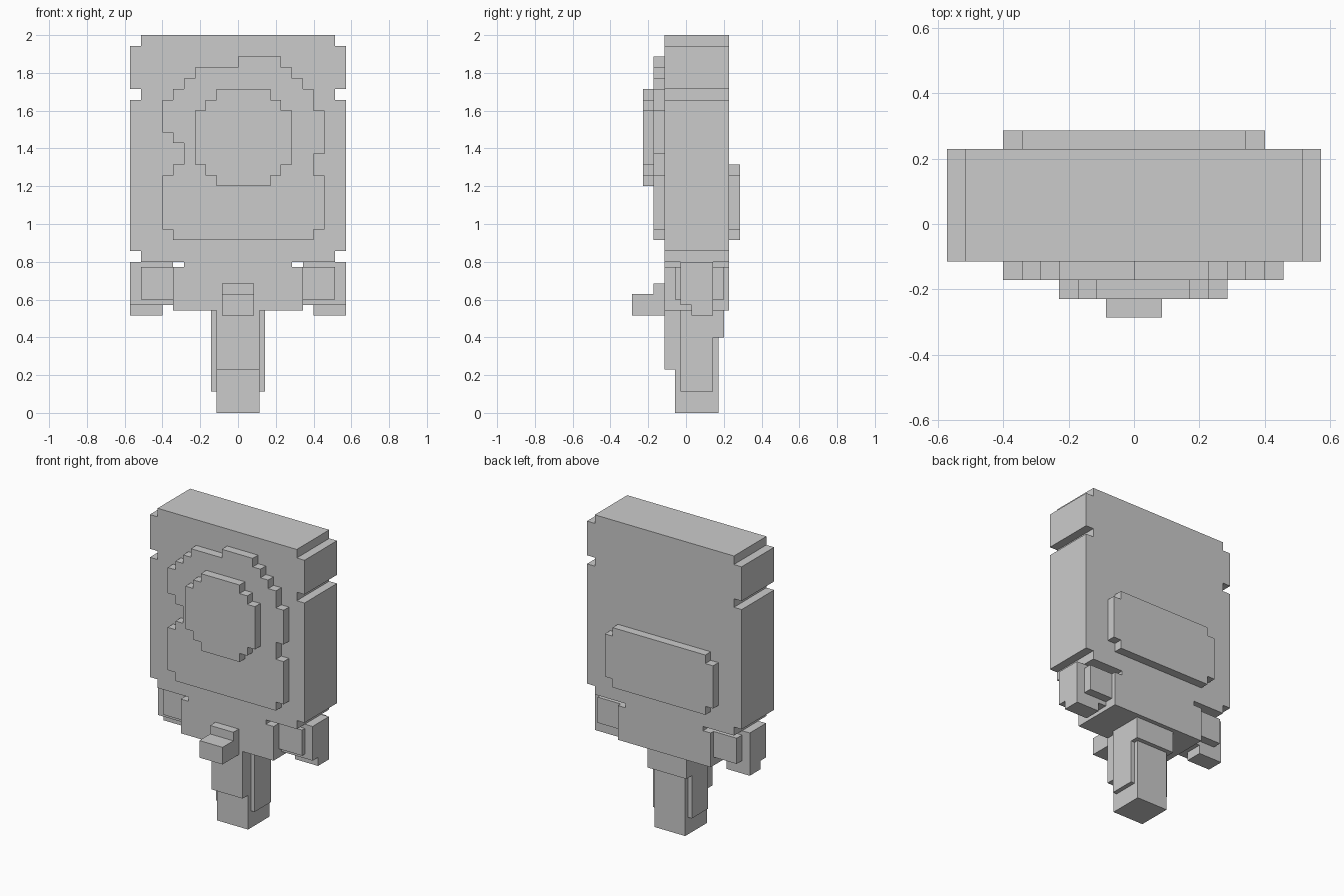
import bpy
import bmesh

cube = bpy.data.objects.get("Cube")
if cube:
    bpy.data.objects.remove(cube, do_unlink=True)

UNIT = 2 / 35  # size of one block

gray = bpy.data.materials.new("light gray")
gray.use_nodes = True
gray.diffuse_color = (0.6, 0.6, 0.6, 1)
gray.node_tree.nodes["Principled BSDF"].inputs["Base Color"].default_value = (0.6, 0.6, 0.6, 1)


def slab(name, y0, y1, bottom, rows):
    """Stepped outline extruded front to back; rows are (top, x0, x1), going up."""
    right, left, z = [], [], bottom
    for top, x0, x1 in rows:
        right += [(x1, z), (x1, top)]
        left += [(x0, z), (x0, top)]
        z = top
    bm = bmesh.new()
    verts = [bm.verts.new((x * UNIT, y0 * UNIT, h * UNIT)) for x, h in right + left[::-1]]
    face = bm.faces.new(verts)
    moved = bmesh.ops.extrude_face_region(bm, geom=[face])["geom"]
    bmesh.ops.translate(bm, vec=(0, (y1 - y0) * UNIT, 0),
                        verts=[v for v in moved if isinstance(v, bmesh.types.BMVert)])
    bmesh.ops.recalc_face_normals(bm, faces=bm.faces)
    mesh = bpy.data.meshes.new(name)
    bm.to_mesh(mesh)
    bm.free()
    mesh.materials.append(gray)
    obj = bpy.data.objects.new(name, mesh)
    bpy.context.collection.objects.link(obj)
    return obj


def box(name, x0, x1, y0, y1, z0, z1):
    return slab(name, y0, y1, z0, [(z1, x0, x1)])


def even(*steps):
    """Rows symmetric about the middle from (top, half width) pairs."""
    return [(top, -half, half) for top, half in steps]


# Main block with side grooves and narrow lower part
slab("body", -2, 4, 9.5, even((13.5, 6), (14, 5), (15, 9), (29, 10), (30, 9), (34, 10), (35, 9)))

# Stepped raised panel on the front
slab("front_panel", -3, -2, 16, [
    (17, -6, 7), (22, -7, 8), (23, -6, 7), (24, -5, 7), (25, -5, 8), (26, -6, 8),
    (28, -7, 8), (29, -7, 7), (30, -6, 7), (31, -5, 6), (32, -4, 5), (33, 0, 4)])

# Round disc on the front panel
slab("front_disc", -4, -3, 21, [(22, -2, 3), (23, -3, 4), (28, -4, 5), (29, -3, 4), (30, -2, 3)])

# Raised panel on the back
slab("back_panel", 4, 5, 16, even((17, 6), (22, 7), (23, 6)))

# Stepped knob at the lower front
box("knob", -1.5, 1.5, -5, -2, 9, 11)
box("knob_top", -1.5, 1.5, -3, -2, 11, 12)

# Central post with front, back and side thickenings
box("post", -2, 2, -1, 3, 0, 9.5)
box("post_front", -2, 2, -2, -1, 4, 9.5)
box("post_sides", -2.5, 2.5, -0.5, 2.5, 2, 9.5)
box("post_back", -2.5, 2.5, 0, 3.5, 7, 9.5)

# Side brackets, mirrored left and right
for side, sign in (("left", 1), ("right", -1)):
    for part, x0, x1, y0, y1, z0, z1 in (
            ("bracket", 6, 10, -0.5, 2.5, 10, 14),
            ("bracket_core", 6, 9, -1, 3.5, 10.5, 13.5),
            ("bracket_foot", 7, 10, 0.5, 2.5, 9, 10)):
        a, b = sorted((x0 * sign, x1 * sign))
        box(side + "_" + part, a, b, y0, y1, z0, z1)
